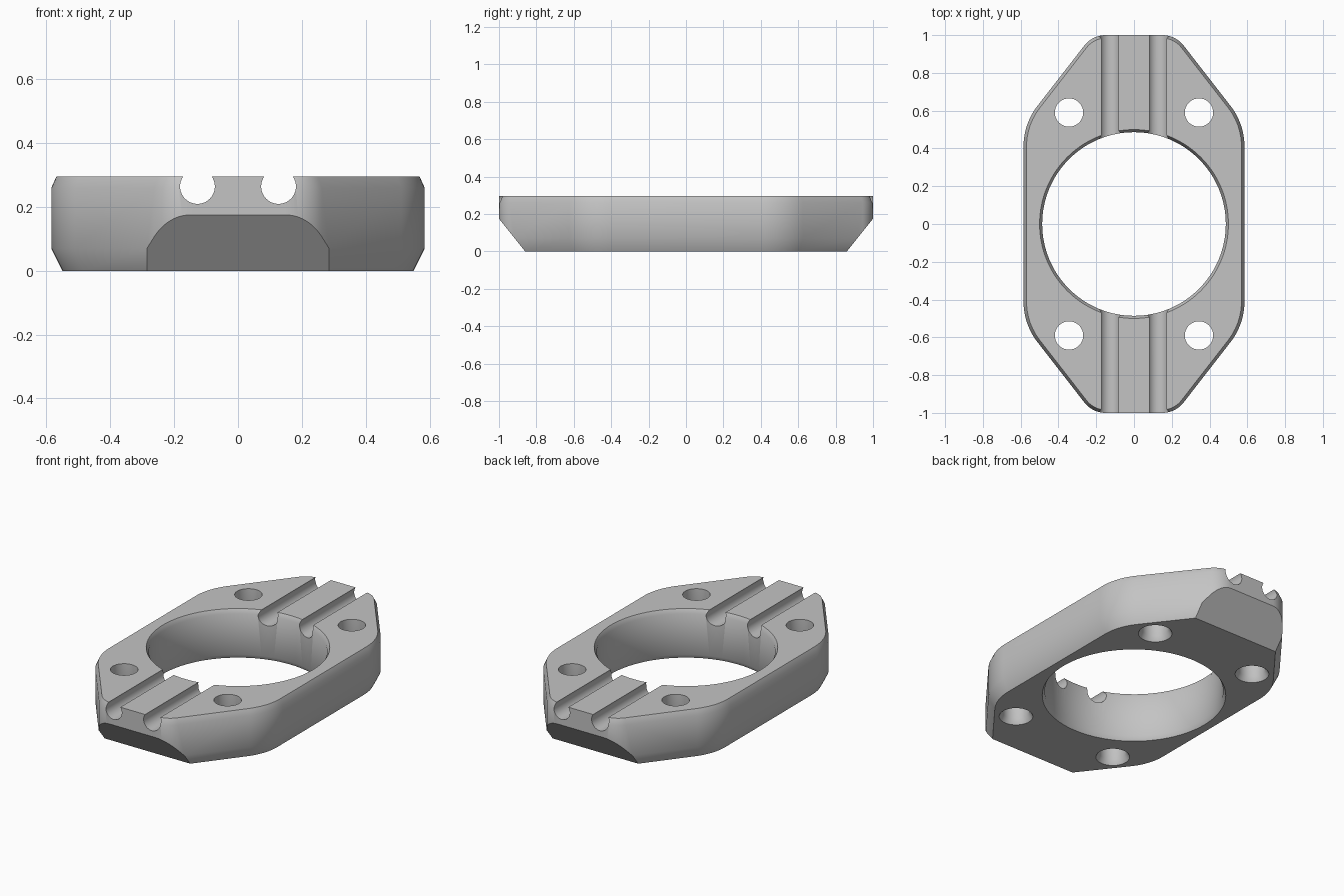
import bpy, bmesh, math
from mathutils import Vector, Matrix

cube = bpy.data.objects.get("Cube")
if cube:
    bpy.data.objects.remove(cube, do_unlink=True)

TOP = 0.295
HALF_X = 0.585


def make_object(name, bm):
    bmesh.ops.recalc_face_normals(bm, faces=bm.faces)
    mesh = bpy.data.meshes.new(name)
    bm.to_mesh(mesh)
    bm.free()
    obj = bpy.data.objects.new(name, mesh)
    bpy.context.collection.objects.link(obj)
    return obj


def loft(name, rings):
    """Capped solid through closed rings of equal point count."""
    bm = bmesh.new()
    rows = [[bm.verts.new(p) for p in ring] for ring in rings]
    n = len(rows[0])
    for a, b in zip(rows, rows[1:]):
        for i in range(n):
            j = (i + 1) % n
            bm.faces.new((a[i], a[j], b[j], b[i]))
    bm.faces.new(rows[0])
    bm.faces.new(rows[-1])
    return make_object(name, bm)


def lathe(name, profile, x=0, y=0, sides=48):
    """Round solid from (radius, z) pairs."""
    angles = [math.tau * i / sides for i in range(sides)]
    return loft(name, [[(x + r * math.cos(a), y + r * math.sin(a), z) for a in angles]
                       for r, z in profile])


def fillet(before, corner, after, tangent, steps):
    """(point, outward normal) pairs along a rounded corner."""
    d1 = (before - corner).normalized()
    d2 = (after - corner).normalized()
    half = d1.angle(d2) / 2
    radius = tangent * math.tan(half)
    centre = corner + (d1 + d2).normalized() * tangent / math.cos(half)
    start = corner + d1 * tangent - centre
    sweep = math.pi - 2 * half
    result = []
    for i in range(steps + 1):
        n = (Matrix.Rotation(sweep * i / steps, 2) @ start).normalized()
        result.append((centre + n * radius, n))
    return result


# Plate outline: one quarter, mirrored round the whole plate
side, shoulder = Vector((HALF_X, 0)), Vector((HALF_X, 0.53))
tip, end = Vector((0.22, 1)), Vector((0, 1))
quarter = [(p, n, True) for p, n in fillet(side, shoulder, tip, 0.12, 12)
           + fillet(shoulder, tip, end, 0.07, 10)]
quarter.append((Vector((0.12, 1)), Vector((0, 1)), False))  # end keeps a square top edge


def flip(points, sx, sy):
    return [(Vector((p.x * sx, p.y * sy)), Vector((n.x * sx, n.y * sy)), c)
            for p, n, c in points]


outline = (quarter + flip(quarter, -1, 1)[::-1]
           + flip(quarter, -1, -1) + flip(quarter, 1, -1)[::-1])


def plate_ring(z, inset, is_top=False):
    ring = []
    for p, n, chamfered in outline:
        q = p - n * (inset if chamfered or not is_top else 0)
        ring.append((q.x, q.y, z))
    return ring


plate = loft("clamp_plate", [plate_ring(0, 0.035), plate_ring(0.07, 0),
                             plate_ring(TOP - 0.035, 0),
                             plate_ring(TOP, 0.016, True)])

# Central bore with chamfered rims
cutters = [lathe("bore_cutter", [(0.5, -0.1), (0.5, 0), (0.486, 0.025),
                                 (0.486, TOP - 0.025), (0.5, TOP), (0.5, 0.4)], sides=128)]

# Four bolt holes, countersunk underneath
for sx in (-1, 1):
    for sy in (-1, 1):
        cutters.append(lathe("bolt_hole_cutter",
                             [(0.092, -0.1), (0.092, 0), (0.075, 0.03), (0.075, 0.4)],
                             sx * 0.344, sy * 0.59))

# Two round cable grooves along the top
for sx in (-1, 1):
    angles = [math.tau * i / 48 for i in range(48)]
    cutters.append(loft("groove_cutter",
                        [[(sx * 0.127 + 0.0545 * math.cos(a), y, 0.264 + 0.0545 * math.sin(a))
                          for a in angles] for y in (-1.2, 1.2)]))

# Sloped undercut at each end
for sy in (-1, 1):
    wedge = [(0.78, -0.1), (1.08, 0.275), (1.3, 0.275), (1.3, -0.1)]
    cutters.append(loft("end_slope_cutter",
                        [[(x, sy * y, z) for y, z in wedge] for x in (-1, 1)]))

bpy.ops.object.select_all(action='DESELECT')
bpy.context.view_layer.objects.active = plate
plate.select_set(True)
for cutter in cutters:
    mod = plate.modifiers.new("cut", 'BOOLEAN')
    mod.operation = 'DIFFERENCE'
    mod.solver = 'EXACT'
    mod.object = cutter
    bpy.ops.object.modifier_apply(modifier=mod.name)
    bpy.data.objects.remove(cutter, do_unlink=True)

# Plain grey finish
grey = bpy.data.materials.new("light_grey")
grey.use_nodes = True
colour = (0.55, 0.55, 0.55, 1)
grey.diffuse_color = colour
grey.node_tree.nodes["Principled BSDF"].inputs["Base Color"].default_value = colour
plate.data.materials.clear()
plate.data.materials.append(grey)
bpy.ops.object.shade_smooth_by_angle(angle=math.radians(30))
